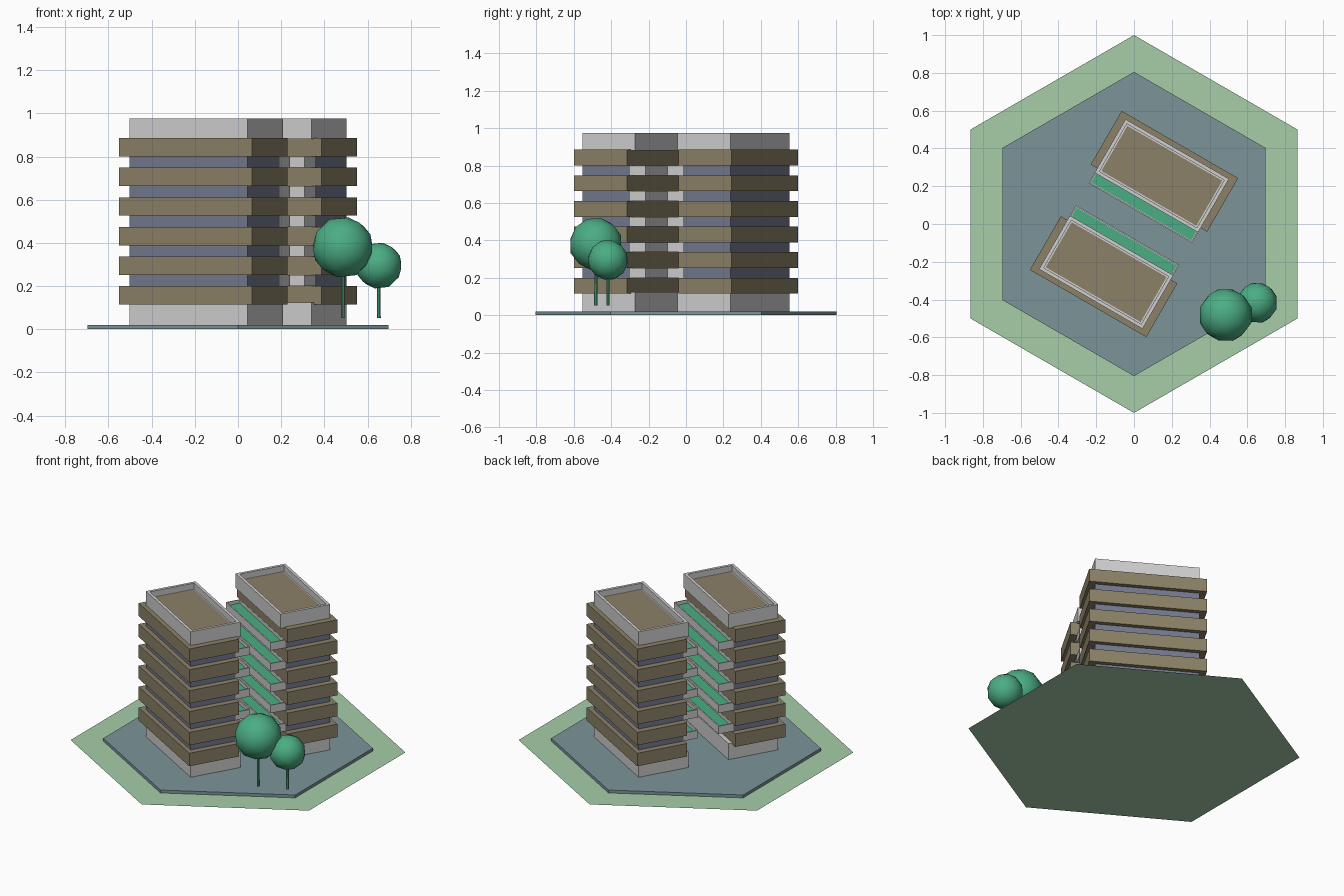
import bpy, bmesh
from math import radians
from mathutils import Matrix

if "Cube" in bpy.data.objects:
    bpy.data.objects.remove(bpy.data.objects["Cube"])


def material(name, rgb):
    m = bpy.data.materials.new(name)
    m.use_nodes = True
    m.diffuse_color = (*rgb, 1)
    m.node_tree.nodes["Principled BSDF"].inputs["Base Color"].default_value = (*rgb, 1)
    return m


WHITE = material("pale concrete", (0.62, 0.62, 0.63))
BROWN = material("olive brown cladding", (0.26, 0.22, 0.135))
GLASS = material("slate glass", (0.17, 0.19, 0.27))
PAVING = material("teal paving", (0.2, 0.3, 0.32))
GRASS = material("light grass", (0.38, 0.61, 0.39))
LEAF = material("leaf green", (0.07, 0.42, 0.23))


def add(name, bm, mat, matrix=Matrix()):
    mesh = bpy.data.meshes.new(name)
    bm.to_mesh(mesh)
    bm.free()
    mesh.materials.append(mat)
    ob = bpy.data.objects.new(name, mesh)
    ob.matrix_world = matrix
    bpy.context.collection.objects.link(ob)
    return ob


def box(name, u, v, z, mat, matrix, rim=0, depth=0):
    """Box from ranges; rim and depth sink a tray into its top."""
    bm = bmesh.new()
    bmesh.ops.create_cube(bm, size=1)
    for p in bm.verts:
        p.co = [r[0] if c < 0 else r[1] for c, r in zip(p.co, (u, v, z))]
    if rim:
        bm.normal_update()
        top = max(bm.faces, key=lambda f: f.calc_center_median().z)
        bmesh.ops.inset_region(bm, faces=[top], thickness=rim)
        ext = bmesh.ops.extrude_face_region(bm, geom=[top])
        moved = [g for g in ext["geom"] if isinstance(g, bmesh.types.BMVert)]
        bmesh.ops.translate(bm, verts=moved, vec=(0, 0, -depth))
        if top.is_valid:
            bmesh.ops.delete(bm, geom=[top], context="FACES_ONLY")
        bmesh.ops.recalc_face_normals(bm, faces=bm.faces)
    return add(name, bm, mat, matrix)


def hexagon(name, radius, z, height, mat):
    bm = bmesh.new()
    bmesh.ops.create_circle(bm, cap_ends=True, segments=6, radius=radius)
    if height:
        ext = bmesh.ops.extrude_face_region(bm, geom=bm.faces[:])
        moved = [g for g in ext["geom"] if isinstance(g, bmesh.types.BMVert)]
        bmesh.ops.translate(bm, verts=moved, vec=(0, 0, height))
        bmesh.ops.recalc_face_normals(bm, faces=bm.faces)
    add(name, bm, mat, Matrix.Translation((0, 0, z)))


# Site
hexagon("lawn", 1.0, 0, 0, GRASS)
hexagon("plaza", 0.805, 0.001, 0.019, PAVING)

# Two towers facing each other
CORE_U, CORE_V = (-0.316, 0.316), (-0.458, -0.131)
BAND_U, BAND_V = (-0.356, 0.356), (-0.486, -0.158)
BALCONY_V = (-0.164, -0.067)
FIRST, STEP, BAND = 0.115, 0.137, 0.085

for side, turn in (("front", -30), ("back", 150)):
    rot = Matrix.Rotation(radians(turn), 4, "Z")
    box(side + "_base", CORE_U, CORE_V, (0.02, FIRST + 0.01), WHITE, rot)
    box(side + "_windows", CORE_U, (CORE_V[0], BALCONY_V[0]), (FIRST, 0.88), GLASS, rot)
    box(side + "_parapet", CORE_U, CORE_V, (0.88, 0.975), WHITE, rot, 0.026, 0.04)
    box(side + "_roof", (-0.29, 0.29), (-0.432, -0.157), (0.93, 0.937), BROWN, rot)
    for i in range(6):
        z = FIRST + i * STEP
        box(f"{side}_floor_band_{i + 1}", BAND_U, BAND_V, (z, z + BAND), BROWN, rot)
        if i < 5:
            low, high = z + BAND, z + STEP
            box(f"{side}_balcony_{i + 1}", CORE_U, BALCONY_V, (low, high), WHITE, rot, 0.01, 0.025)
            box(f"{side}_planting_{i + 1}", (-0.306, 0.306), (-0.154, -0.077),
                (high - 0.026, high - 0.02), LEAF, rot)

# Trees
for name, x, y, z, r in (("large", 0.485, -0.482, 0.38, 0.143),
                         ("small", 0.652, -0.417, 0.295, 0.109)):
    bm = bmesh.new()
    bmesh.ops.create_icosphere(bm, subdivisions=2, radius=r)
    for f in bm.faces:
        f.smooth = True
    add(name + "_tree_crown", bm, LEAF,
        Matrix.Translation((x, y, z)) @ Matrix.Rotation(radians(20), 4, "X"))
    bm = bmesh.new()
    height = z - 0.053
    bmesh.ops.create_cone(bm, cap_ends=True, segments=8, radius1=0.009, radius2=0.007, depth=height)
    add(name + "_tree_trunk", bm, LEAF, Matrix.Translation((x, y, 0.053 + height / 2)))
